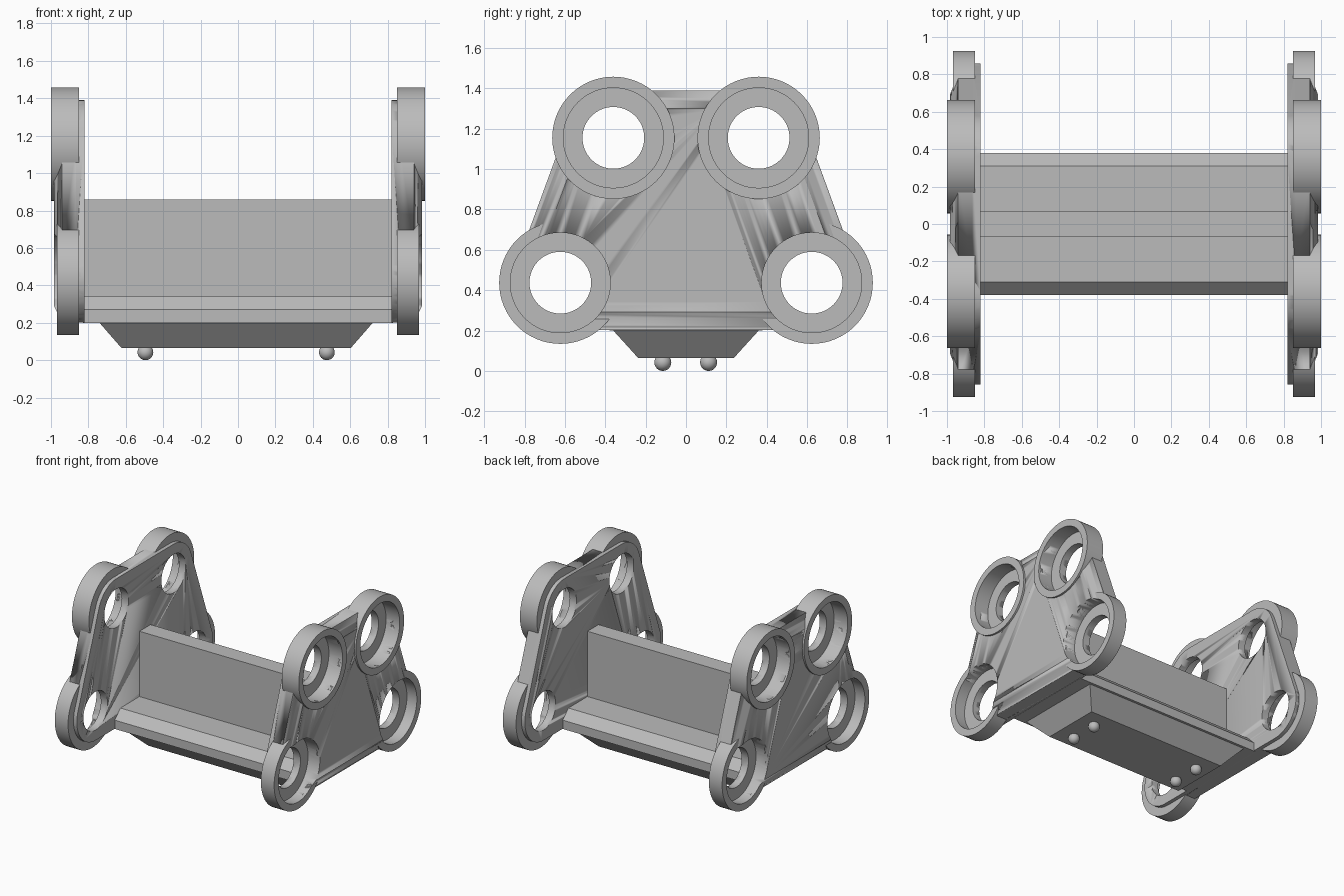
import bpy, bmesh, math
from mathutils import Vector

cube = bpy.data.objects.get("Cube")
if cube:
    bpy.data.objects.remove(cube, do_unlink=True)

grey = bpy.data.materials.new("plain_grey")
grey.use_nodes = True
colour = (0.5, 0.5, 0.5, 1)
grey.diffuse_color = colour
grey.node_tree.nodes["Principled BSDF"].inputs["Base Color"].default_value = colour

SEGMENTS = 64
UPPER, LOWER = (0.36, 1.155), (0.623, 0.437)   # hub centres (y, z)
BORE, RECESS, RIM = 0.153, 0.248, 0.303        # hub radii


def finish(name, bm, smooth=True):
    bmesh.ops.recalc_face_normals(bm, faces=bm.faces)
    mesh = bpy.data.meshes.new(name)
    bm.to_mesh(mesh)
    bm.free()
    mesh.materials.append(grey)
    obj = bpy.data.objects.new(name, mesh)
    bpy.context.collection.objects.link(obj)
    if smooth:
        bpy.ops.object.select_all(action='DESELECT')
        obj.select_set(True)
        bpy.context.view_layer.objects.active = obj
        bpy.ops.object.shade_smooth_by_angle(angle=math.radians(20))
    return obj


def mirror(obj, x, y):
    mod = obj.modifiers.new("mirror", 'MIRROR')
    mod.use_axis = (x, y, False)
    mod.use_mirror_merge = False


def circle(x, centre, radius):
    steps = [2 * math.pi * i / SEGMENTS for i in range(SEGMENTS)]
    return [Vector((x, centre[0] + radius * math.cos(a), centre[1] + radius * math.sin(a)))
            for a in steps]


def turned(name, centre, profile, capped):
    """Revolve (x, radius) points about an axis along x; capped makes it a solid plug."""
    bm = bmesh.new()
    loops = [[bm.verts.new(p) for p in circle(x, centre, r)] for x, r in profile]
    pairs = list(zip(loops, loops[1:]))
    if capped:
        bm.faces.new(loops[0])
        bm.faces.new(loops[-1])
    else:
        pairs.append((loops[-1], loops[0]))
    for a, b in pairs:
        for i in range(SEGMENTS):
            j = (i + 1) % SEGMENTS
            bm.faces.new((a[i], a[j], b[j], b[i]))
    return finish(name, bm)


def extrude_x(name, points, half):
    """Extrude a (y, z) outline across the width."""
    bm = bmesh.new()
    ends = [[bm.verts.new((x, y, z)) for y, z in points] for x in (-half, half)]
    for end in ends:
        bm.faces.new(end)
    for i in range(len(points)):
        j = (i + 1) % len(points)
        bm.faces.new((ends[0][i], ends[0][j], ends[1][j], ends[1][i]))
    return finish(name, bm, False)


# End plates: rounded trapezoid hull with a chamfered outer edge
bm = bmesh.new()
for x, radius in ((0.82, 0.235), (0.94, 0.235), (0.985, 0.145)):
    for y, z in (UPPER, LOWER):
        for side in (1, -1):
            for p in circle(x, (y * side, z), radius):
                bm.verts.new(p)
bmesh.ops.convex_hull(bm, input=bm.verts)
loose = [v for v in bm.verts if not v.link_faces]
bmesh.ops.delete(bm, geom=loose, context='VERTS')
bmesh.ops.dissolve_limit(bm, angle_limit=0.01, verts=bm.verts, edges=bm.edges)
plates = finish("end_plates", bm)

# Hub rings, plus stepped cutters for the recess and bore in the plates
for name, centre, top in (("upper", UPPER, 1.0), ("lower", LOWER, 0.967)):
    ring = turned(name + "_hub_rings", centre,
                  [(0.85, BORE), (0.85, RIM), (top, RIM),
                   (top, RECESS), (0.88, RECESS), (0.88, BORE)], False)
    mirror(ring, True, True)
    cutter = turned(name + "_hub_cutter", centre,
                    [(0.7, BORE), (0.865, BORE), (0.865, RECESS), (1.1, RECESS)], True)
    mirror(cutter, False, True)
    cutter.hide_render = True
    cutter.display_type = 'WIRE'
    cut = plates.modifiers.new("cut_" + name, 'BOOLEAN')
    cut.operation = 'DIFFERENCE'
    cut.solver = 'EXACT'
    cut.object = cutter
mirror(plates, True, False)

# Cross beam: floor with chamfered edges and an upright centre wall
half_outline = [(0.38, 0.2), (0.38, 0.27), (0.31, 0.34), (0.07, 0.34), (0.07, 0.86)]
outline = half_outline + [(-y, z) for y, z in reversed(half_outline)]
extrude_x("cross_beam", outline, 0.83)

# Tapered pan below the floor
bm = bmesh.new()
bmesh.ops.create_cube(bm, size=2)
for v in bm.verts:
    upper = v.co.z > 0
    v.co.x = v.co.x * (0.735 if upper else 0.613) - 0.01
    v.co.y *= 0.365 if upper else 0.238
    v.co.z = 0.205 if upper else 0.065
finish("under_pan", bm, False)

# Four small round feet
for x in (-0.495, 0.475):
    for y in (-0.115, 0.112):
        bm = bmesh.new()
        bmesh.ops.create_uvsphere(bm, u_segments=24, v_segments=16, radius=0.042)
        bmesh.ops.translate(bm, verts=bm.verts, vec=(x, y, 0.042))
        finish("foot", bm)
